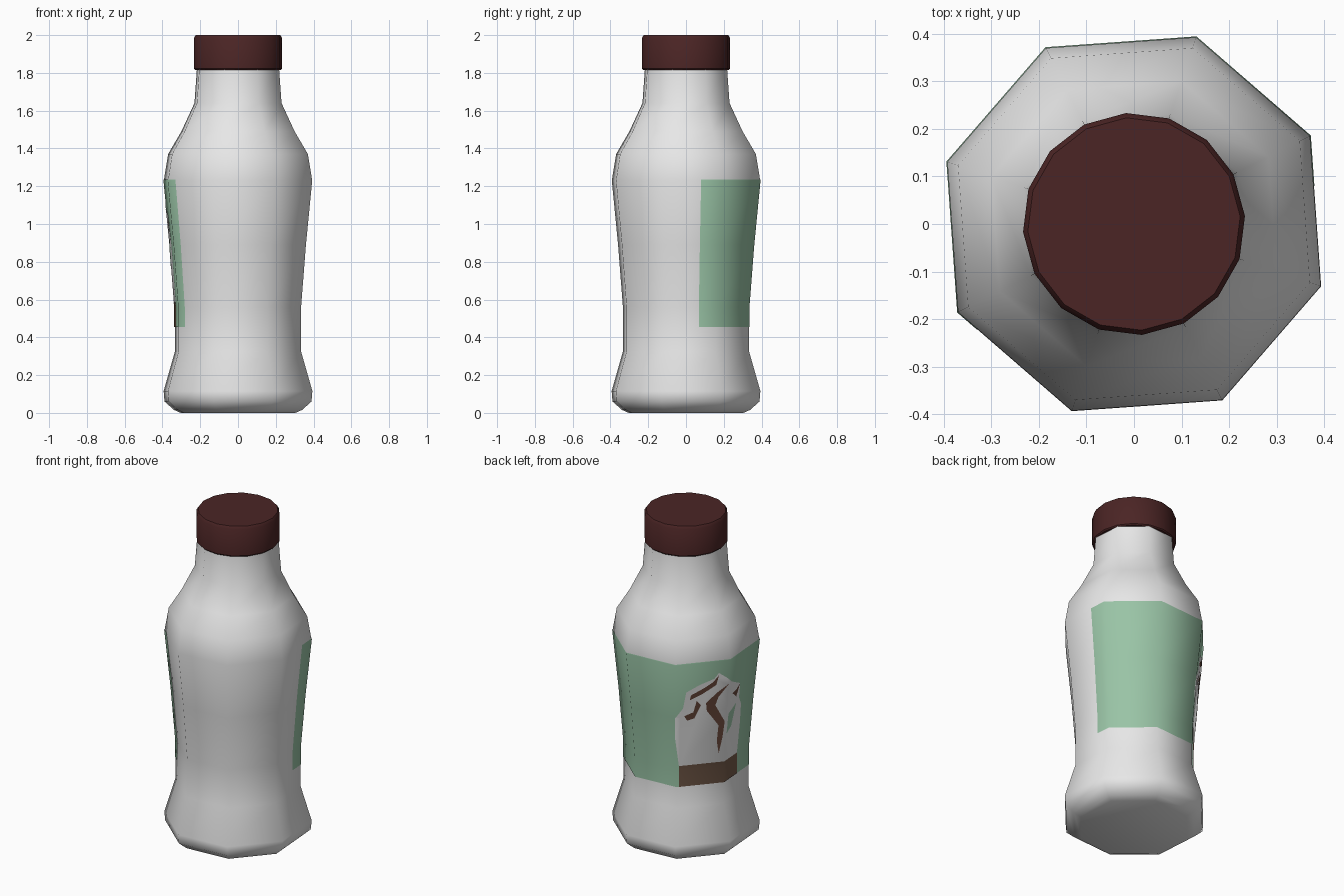
import bpy, bmesh, math

if "Cube" in bpy.data.objects:
    bpy.data.objects.remove(bpy.data.objects["Cube"])

SIDES, START = 8, math.radians(26.6)
# body profile: (corner radius, height)
PROFILE = [(0.32, 0.0), (0.358, 0.016), (0.41, 0.06), (0.415, 0.115), (0.352, 0.325),
           (0.352, 0.56), (0.379, 0.89), (0.414, 1.23), (0.39, 1.37), (0.316, 1.49),
           (0.243, 1.64), (0.228, 1.84)]


def material(name, rgb):
    m = bpy.data.materials.new(name)
    m.diffuse_color = (*rgb, 1)
    m.use_nodes = True
    m.node_tree.nodes["Principled BSDF"].inputs["Base Color"].default_value = m.diffuse_color
    return m


WHITE = material("white_plastic", (0.82, 0.82, 0.82))
GREEN = material("pale_green", (0.32, 0.55, 0.38))
MAROON = material("dark_maroon", (0.07, 0.018, 0.018))
BROWN = material("swirl_brown", (0.13, 0.06, 0.04))
COFFEE = material("coffee_brown", (0.17, 0.10, 0.065))


def finish(bm, name, mat, angle):
    me = bpy.data.meshes.new(name)
    bm.to_mesh(me)
    bm.free()
    ob = bpy.data.objects.new(name, me)
    bpy.context.collection.objects.link(ob)
    me.materials.append(mat)
    bpy.ops.object.select_all(action='DESELECT')
    ob.select_set(True)
    bpy.context.view_layer.objects.active = ob
    bpy.ops.object.shade_smooth_by_angle(angle=math.radians(angle))
    return ob


def lathe(name, profile, sides, start, mat, angle):
    """Closed turned solid with a given number of sides."""
    bm = bmesh.new()
    rings = [[bm.verts.new((r * math.cos(start + 2 * math.pi * k / sides),
                            r * math.sin(start + 2 * math.pi * k / sides), z))
              for k in range(sides)] for r, z in profile]
    for a, b in zip(rings, rings[1:]):
        for k in range(sides):
            j = (k + 1) % sides
            bm.faces.new((a[k], a[j], b[j], b[k]))
    bm.faces.new(rings[0][::-1])
    bm.faces.new(rings[-1])
    return finish(bm, name, mat, angle)


def on_body(t, z, lift):
    """Point on the body: t counts body sides around, z is height."""
    for (r0, z0), (r1, z1) in zip(PROFILE, PROFILE[1:]):
        if z <= z1:
            r = r0 + (r1 - r0) * (z - z0) / (z1 - z0) + lift
            break
    k = math.floor(t + 1e-5)
    f = t - k
    a, b = (START + 2 * math.pi * i / SIDES for i in (k, k + 1))
    return (r * ((1 - f) * math.cos(a) + f * math.cos(b)),
            r * ((1 - f) * math.sin(a) + f * math.sin(b)), z)


def decal(name, points, mat, lift):
    """Flat outline in (t, z), cut at the body's edges and wrapped on to it."""
    bm = bmesh.new()
    face = bm.faces.new([bm.verts.new((t, z, 0)) for t, z in points])
    face.normal_update()
    if face.normal.z < 0:
        face.normal_flip()
    if len(points) > 4:
        bmesh.ops.triangulate(bm, faces=bm.faces[:])
    cuts = [((t, 0, 0), (1, 0, 0)) for t in range(-1, 6)]
    cuts += [((0, z, 0), (0, 1, 0)) for _, z in PROFILE]
    for co, no in cuts:
        bmesh.ops.bisect_plane(bm, geom=bm.verts[:] + bm.edges[:] + bm.faces[:],
                               dist=1e-5, plane_co=co, plane_no=no)
    for v in bm.verts:
        v.co = on_body(v.co.x, v.co.y, lift)
    return finish(bm, name, mat, 60)


def box(t0, t1, z0, z1):
    return [(t0, z0), (t1, z0), (t1, z1), (t0, z1)]


# bottle and cap
lathe("bottle_body", PROFILE, SIDES, START, WHITE, 60)
lathe("cap", [(0.228, 1.815), (0.234, 1.822), (0.234, 1.985), (0.224, 2.0)],
      16, math.radians(4.1), MAROON, 40)

# wrap-around label, open at the front
decal("label", box(-0.334, 4.17, 0.455, 1.235), GREEN, 0.002)

# drink picture: cream-topped cup, coffee band, sauce swirls
decal("cup_and_cream", [(2.05, 0.58), (3.5, 0.58), (3.53, 0.77), (3.52, 0.89), (3.42, 0.94),
                        (3.42, 1.03), (3.1, 1.08), (2.95, 1.12), (2.8, 1.155), (2.72, 1.12),
                        (2.45, 1.09), (2.2, 1.05), (2.14, 0.95), (1.98, 0.89), (1.97, 0.77)],
      WHITE, 0.004)
decal("coffee_band", box(2.05, 3.5, 0.456, 0.585), COFFEE, 0.005)
decal("cup_gap", [(3.02, 0.76), (3.18, 0.79), (3.32, 0.92), (3.05, 0.88)], GREEN, 0.006)
swirls = [
    [(3.0, 1.08), (2.81, 1.0), (2.76, 0.95), (2.96, 0.84), (2.93, 0.74), (2.87, 0.64),
     (2.82, 0.72), (2.84, 0.82), (2.6, 0.92), (2.58, 0.97), (2.78, 1.03)],
    [(2.8, 1.14), (2.76, 1.08), (2.5, 1.03), (2.27, 1.0), (2.29, 1.03), (2.55, 1.07), (2.7, 1.1)],
    [(2.16, 0.9), (2.22, 0.87), (2.36, 0.88), (2.48, 0.96), (2.4, 0.99), (2.34, 0.92)],
    [(3.15, 1.0), (3.3, 0.96), (3.4, 1.03), (3.3, 1.01)],
]
for i, pts in enumerate(swirls):
    decal(f"sauce_swirl_{i + 1}", pts, BROWN, 0.006)
